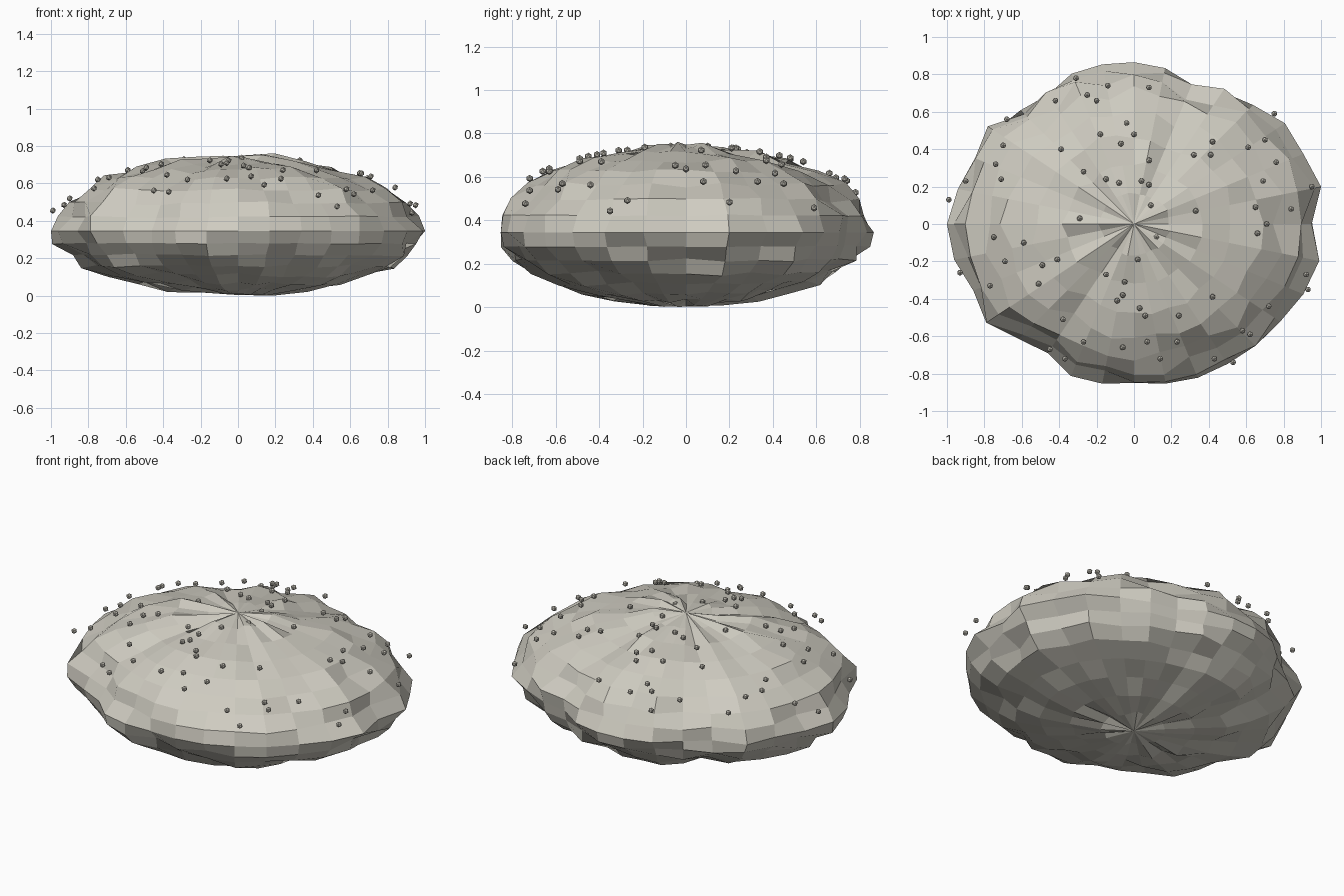
import bpy, bmesh, math, random
from mathutils import Matrix

random.seed(8)
SEGMENTS, RINGS = 32, 16
HALF_WIDTH, HALF_DEPTH = 0.95, 0.85
MIDDLE, RISE, DROP = 0.345, 0.395, 0.335

# Plan outline: radius of each column, counter-clockwise from +x
OUTLINE = [.95, 1.02, .98, .97, .90, .85, .80, .85,
           .865, .87, .87, .83, .83, .94, .92, .96,
           1.0, .98, .93, .95, .87, .83, .88, .87,
           .85, .87, .89, .90, .92, .94, .98, 1.01]

# Grit spots in plan, in hundredths
SPOTS = [(-31, 78), (-25, 69), (-14, 74), (-20, 66), (8, 73), (-42, 66),
         (-68, 56), (-70, 42), (-39, 40), (-74, 32), (-71, 24), (-90, 23),
         (-99, 13), (-75, -7), (-59, -10), (-69, -20), (-93, -26), (-77, -33),
         (-49, -22), (-41, -19), (-51, -32), (-38, -51), (-45, -67), (-37, -72),
         (-27, -63), (-6, -66), (7, -63), (23, -63), (14, -72), (43, -72),
         (53, -74), (58, -57), (62, -59), (72, -44), (93, -35), (92, -27),
         (24, -49), (42, -39), (6, -49), (3, -45), (-9, -41), (-6, -38),
         (-5, -31), (-15, -27), (2, -19), (12, -7), (9, 10), (4, 23),
         (8, 21), (-8, 22), (-15, 24), (-27, 28), (-29, 3), (-18, 48),
         (-4, 54), (0, 48), (-7, 43), (8, 34), (32, 37), (42, 44),
         (41, 37), (61, 41), (70, 45), (75, 59), (76, 33), (69, 23),
         (65, 9), (33, 7), (84, 8), (71, 0), (66, -5), (95, 20)]

old = bpy.data.objects.get("Cube")
if old:
    bpy.data.objects.remove(old, do_unlink=True)


def make_material(name, colour):
    mat = bpy.data.materials.new(name)
    mat.use_nodes = True
    mat.diffuse_color = colour
    bsdf = mat.node_tree.nodes["Principled BSDF"]
    bsdf.inputs["Base Color"].default_value = colour
    bsdf.inputs["Roughness"].default_value = 0.9
    return mat


def make_object(name, bm, mat):
    mesh = bpy.data.meshes.new(name)
    bm.to_mesh(mesh)
    bm.free()
    mesh.materials.append(mat)
    obj = bpy.data.objects.new(name, mesh)
    bpy.context.collection.objects.link(obj)
    return obj


def column_swell(angle):
    """How far a column stands out from the plain ellipse."""
    ellipse = 1 / math.hypot(math.cos(angle) / HALF_WIDTH,
                             math.sin(angle) / HALF_DEPTH)
    return OUTLINE[round(angle / math.tau * SEGMENTS) % SEGMENTS] / ellipse


stone = make_material("warm grey stone", (0.62, 0.60, 0.53, 1))
grit = make_material("grey grit", (0.52, 0.50, 0.44, 1))

# Boulder: squashed sphere, each corner pushed in or out along its own ray
bm = bmesh.new()
bmesh.ops.create_uvsphere(bm, u_segments=SEGMENTS, v_segments=RINGS, radius=1)
for v in bm.verts:
    angle = math.atan2(v.co.y, v.co.x)
    direction = math.hypot(v.co.x / HALF_WIDTH, v.co.y / HALF_DEPTH)
    flat = math.hypot(v.co.x, v.co.y)
    height = RISE if v.co.z > 0 else DROP
    push = 1.02
    if flat > 0.01:
        push = column_swell(angle)
        # Away from the widest ring the columns even out and chip at random
        if abs(v.co.z) > 0.01:
            push = push ** 0.6 * random.uniform(0.94, 1.035)
        # reach keeps each corner on its column's true bearing
        reach = push * flat * flat / direction
        v.co.x = reach * math.cos(angle)
        v.co.y = reach * math.sin(angle)
    v.co.z = max(MIDDLE + height * push * v.co.z, 0)
make_object("boulder", bm, stone)

# Grit: small round stones resting just above the upper surface
bm = bmesh.new()
for px, py in SPOTS:
    x, y = px / 100, py / 100
    inside = 1 - ((x / HALF_WIDTH) ** 2 + (y / HALF_DEPTH) ** 2) / 1.2
    z = MIDDLE + 0.40 * math.sqrt(max(inside, 0.03))
    bmesh.ops.create_icosphere(bm, subdivisions=1, radius=0.017,
                               matrix=Matrix.Translation((x, y, z)))
make_object("grit_stones", bm, grit)
